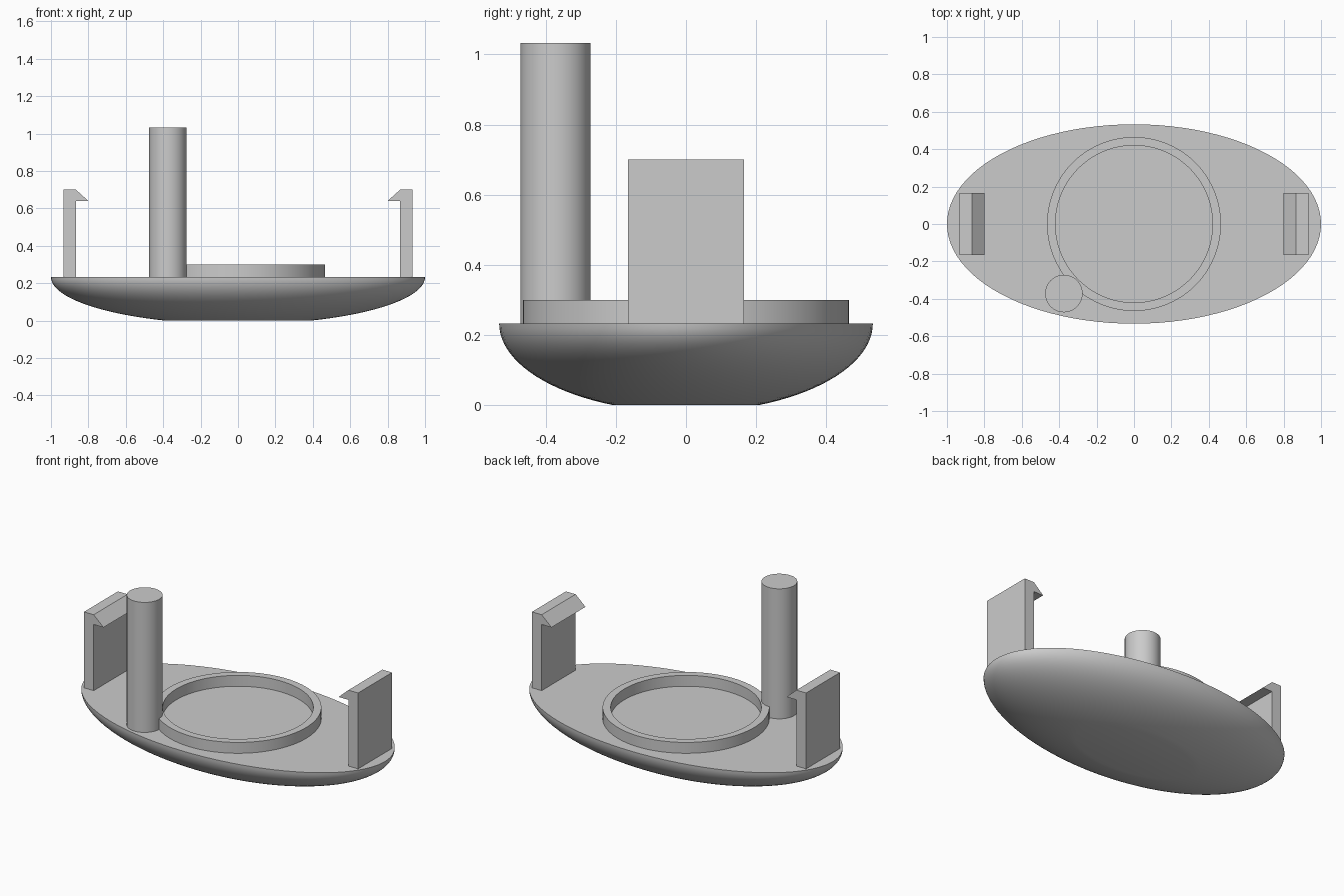
import bpy
import bmesh
import math

if "Cube" in bpy.data.objects:
    bpy.data.objects.remove(bpy.data.objects["Cube"], do_unlink=True)

DECK = 0.233   # height of the flat deck
SEG = 96

grey = bpy.data.materials.new("plain grey")
grey.use_nodes = True
COLOUR = (0.6, 0.6, 0.6, 1)
grey.diffuse_color = COLOUR
grey.node_tree.nodes["Principled BSDF"].inputs["Base Color"].default_value = COLOUR


def finish(name, bm, smooth=True):
    bmesh.ops.recalc_face_normals(bm, faces=bm.faces)
    mesh = bpy.data.meshes.new(name)
    bm.to_mesh(mesh)
    bm.free()
    mesh.materials.append(grey)
    ob = bpy.data.objects.new(name, mesh)
    bpy.context.collection.objects.link(ob)
    if smooth:
        bpy.ops.object.select_all(action='DESELECT')
        ob.select_set(True)
        bpy.context.view_layer.objects.active = ob
        bpy.ops.object.shade_smooth_by_angle(angle=math.radians(30))
    return ob


def lathe(name, profile, scale_y=1, centre=(0, 0), closed=False):
    """Sweep (radius, z) points about a vertical axis, capped unless closed."""
    bm = bmesh.new()
    rings = []
    for r, z in profile:
        angles = [math.tau * i / SEG for i in range(SEG)]
        rings.append([bm.verts.new((centre[0] + r * math.cos(a),
                                    centre[1] + r * scale_y * math.sin(a), z))
                      for a in angles])
    pairs = list(zip(rings, rings[1:]))
    if closed:
        pairs.append((rings[-1], rings[0]))
    else:
        bm.faces.new(rings[0])
        bm.faces.new(rings[-1])
    for low, high in pairs:
        for i in range(SEG):
            j = (i + 1) % SEG
            bm.faces.new((low[i], low[j], high[j], high[i]))
    return finish(name, bm)


def clip(name, side):
    """Upright plate with an inward-facing hook at the top."""
    outline = [(0.933, DECK), (0.933, 0.70), (0.867, 0.70),
               (0.80, 0.64), (0.867, 0.64), (0.867, DECK)]
    bm = bmesh.new()
    face = bm.faces.new([bm.verts.new((side * x, -0.165, z)) for x, z in outline])
    swept = bmesh.ops.extrude_face_region(bm, geom=[face])["geom"]
    moved = [g for g in swept if isinstance(g, bmesh.types.BMVert)]
    bmesh.ops.translate(bm, verts=moved, vec=(0, 0.33, 0))
    return finish(name, bm, smooth=False)


# Shallow oval dish: elliptical side down to a flat foot
STEPS = 20
foot = math.acos(0.39)
depth = DECK / math.sin(foot)
dish = [(math.cos(t), DECK - depth * math.sin(t))
        for t in (foot * (1 - k / STEPS) for k in range(STEPS + 1))]
lathe("oval_base", dish, scale_y=0.533)

# Raised ring on the deck
lathe("deck_ring", [(0.465, DECK), (0.465, 0.30), (0.42, 0.30), (0.42, DECK)],
      closed=True)

# Tall round post
lathe("round_post", [(0.10, DECK), (0.10, 1.033)], centre=(-0.375, -0.372))

# Pair of hooked clips
clip("left_clip", 1)
clip("right_clip", -1)
